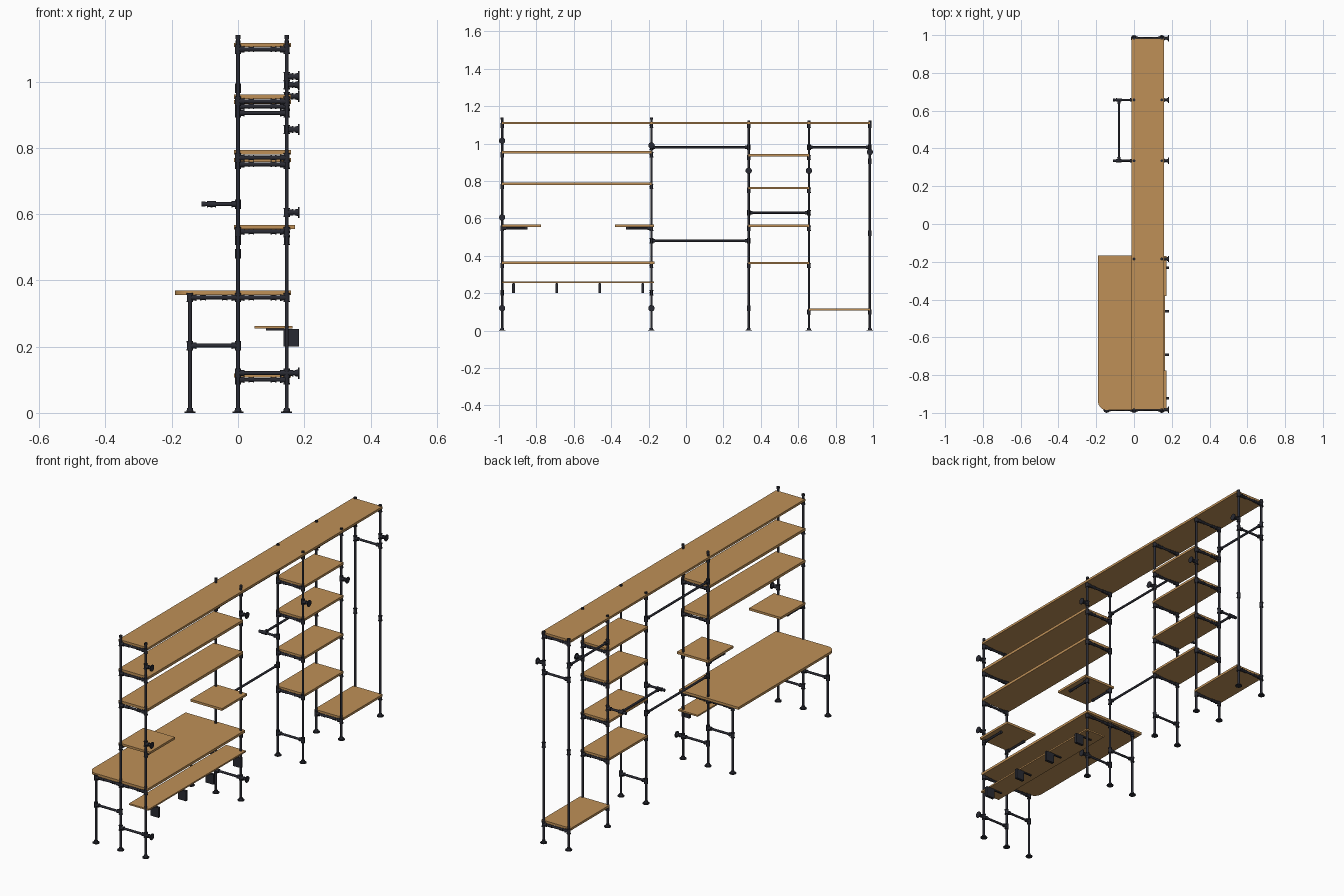
import bpy, bmesh
from math import radians
from mathutils import Vector, Matrix

cube = bpy.data.objects.get("Cube")
if cube:
    bpy.data.objects.remove(cube, do_unlink=True)


def material(name, color, metallic=0.0):
    m = bpy.data.materials.new(name)
    m.use_nodes = True
    m.diffuse_color = (*color, 1)
    bsdf = m.node_tree.nodes["Principled BSDF"]
    bsdf.inputs["Base Color"].default_value = (*color, 1)
    bsdf.inputs["Roughness"].default_value = 0.6
    return m


WOOD = material("warm_wood", (0.52, 0.28, 0.095))
IRON = material("dark_iron", (0.022, 0.023, 0.032))

PIPE, SLEEVE, DISC = 0.006, 0.0088, 0.017
FRONT, BACK, LEG = 0.0, 0.147, -0.145      # x of the three post rows
FRAMES = [-0.983, -0.185, 0.335, 0.657, 0.983]
Y0, Y1, Y2, Y3, Y4 = FRAMES
X, Y, Z = Vector((1, 0, 0)), Vector((0, 1, 0)), Vector((0, 0, 1))


def finish(bm, name, mat, smooth=False):
    mesh = bpy.data.meshes.new(name)
    bm.to_mesh(mesh)
    bm.free()
    ob = bpy.data.objects.new(name, mesh)
    bpy.context.collection.objects.link(ob)
    mesh.materials.append(mat)
    if smooth:
        bpy.ops.object.select_all(action="DESELECT")
        ob.select_set(True)
        bpy.context.view_layer.objects.active = ob
        bpy.ops.object.shade_smooth_by_angle(angle=radians(40))
    return ob


def tube(bm, a, b, r=PIPE, r2=None):
    a, b = Vector(a), Vector(b)
    d = b - a
    rot = d.to_track_quat("Z", "Y").to_matrix().to_4x4()
    bmesh.ops.create_cone(bm, cap_ends=True, segments=14, radius1=r,
                          radius2=r if r2 is None else r2, depth=d.length,
                          matrix=Matrix.Translation((a + b) / 2) @ rot)


def sleeve(bm, p, axis, half=0.012, r=SLEEVE):
    """Coupling with a raised band at each end."""
    p = Vector(p)
    tube(bm, p - axis * half, p + axis * half, r)
    for s in (-1, 1):
        c = p + axis * half * s
        tube(bm, c - axis * 0.002, c + axis * 0.002, r + 0.0012)


def tee(bm, p, axis, direction):
    """Fitting on a pipe with a branch along the given direction."""
    sleeve(bm, p, axis)
    p = Vector(p)
    tube(bm, p, p + direction * 0.019, SLEEVE)
    tube(bm, p + direction * 0.016, p + direction * 0.02, SLEEVE + 0.0012)


def flange(bm, p, direction):
    """Round plate at p whose neck points along the direction."""
    p = Vector(p)
    tube(bm, p, p + direction * 0.004, DISC)
    tube(bm, p + direction * 0.004, p + direction * 0.014, 0.011, SLEEVE)


def post(bm, x, y, top):
    tube(bm, (x, y, 0.003), (x, y, top))
    flange(bm, (x, y, 0), Z)


def cross(bm, y, z, x0=FRONT, x1=BACK, clips=True):
    """Pipe from post to post across the depth."""
    tube(bm, (x0, y, z), (x1, y, z))
    tee(bm, (x0, y, z), Z, X)
    tee(bm, (x1, y, z), Z, -X)
    if clips:
        for x in (x0 + 0.04, x1 - 0.04):
            sleeve(bm, (x, y, z), X, 0.007, 0.007)


def rod(name, x, ya, yb, z, axis=Z):
    """Pipe running along the wall between two frames."""
    bm = bmesh.new()
    tube(bm, (x, ya, z), (x, yb, z))
    tee(bm, (x, ya, z), axis, Y)
    tee(bm, (x, yb, z), axis, -Y)
    return finish(bm, name, IRON, True)


def box(bm, lo, hi):
    lo, hi = Vector(lo), Vector(hi)
    m = Matrix.Translation((lo + hi) / 2) @ Matrix.Diagonal((*(hi - lo), 1))
    return bmesh.ops.create_cube(bm, size=1, matrix=m)["verts"]


def board(name, ya, yb, z, x0=-0.012, x1=0.16, thick=0.012, round_corner=0):
    bm = bmesh.new()
    box(bm, (x0, ya, z), (x1, yb, z + thick))
    if round_corner:
        edges = [e for e in bm.edges
                 if all(v.co.x < x0 + 0.001 and v.co.y < ya + 0.001 for v in e.verts)]
        bmesh.ops.bevel(bm, geom=edges, offset=round_corner, segments=8,
                        profile=0.5, affect="EDGES")
    return finish(bm, name, WOOD, bool(round_corner))


# Upright frames: posts, cross pipes and wall flanges
cross_heights = [
    [1.097, 0.94, 0.77],
    [1.097, 0.94, 0.77],
    [1.097, 0.925, 0.75, 0.547, 0.348],
    [1.097, 0.925, 0.75, 0.547, 0.348, 0.1],
    [1.097, 0.1],
]
plain_heights = [[0.12], [0.12], [0.12], [], [0.905]]
wall_heights = [[1.015, 0.605, 0.12], [0.99, 0.12], [0.855], [0.855], [0.955]]
for i, y in enumerate(FRAMES):
    bm = bmesh.new()
    top = 1.14 if i < 2 else 1.123
    for x in (FRONT, BACK):
        post(bm, x, y, top)
        tube(bm, (x, y, top - 0.012), (x, y, top), 0.0075)
    for z in cross_heights[i]:
        cross(bm, y, z)
    for z in plain_heights[i]:
        cross(bm, y, z, clips=False)
    for z in wall_heights[i]:
        tee(bm, (BACK, y, z), Z, X)
        tube(bm, (BACK, y, z), (0.183, y, z))
        flange(bm, (0.185, y, z), -X)
    if i == 4:
        for x in (FRONT, BACK):
            sleeve(bm, (x, y, 0.52), Z)
    finish(bm, f"upright_frame_{i + 1}", IRON, True)

# Desk legs with their braces
for side, y in (("right", Y0), ("left", Y1)):
    bm = bmesh.new()
    post(bm, LEG, y, 0.352)
    cross(bm, y, 0.348, LEG, FRONT)
    cross(bm, y, 0.348)
    cross(bm, y, 0.203, LEG, FRONT, clips=False)
    finish(bm, f"desk_leg_{side}", IRON, True)

# Pipe brackets under the two small shelves
for side, y, s in (("right", Y0, 1), ("left", Y1, -1)):
    bm = bmesh.new()
    for x in (FRONT, BACK):
        end = Vector((x, y + s * 0.135, 0.547))
        tube(bm, (x, y, 0.547), end)
        tee(bm, (x, y, 0.547), Z, Y * s)
        tube(bm, end - Y * s * 0.012, end, 0.0075)
    finish(bm, f"small_shelf_bracket_{side}", IRON, True)

# Hanging rods
rod("upper_hanging_rod", FRONT, Y1, Y2, 0.98)
rod("lower_hanging_rod", FRONT, Y1, Y2, 0.48)
rod("wardrobe_rod", FRONT, Y3, Y4, 0.98)

# Projecting rail in front of the shelf column
rod("front_rail", -0.08, Y2, Y3, 0.63, X)
bm = bmesh.new()
for y in (Y2, Y3):
    tube(bm, (FRONT, y, 0.63), (-0.105, y, 0.63))
    tee(bm, (FRONT, y, 0.63), Z, -X)
    tube(bm, (-0.11, y, 0.63), (-0.098, y, 0.63), 0.0075)
finish(bm, "front_rail_arms", IRON, True)

# Top shelves
for i in range(4):
    board(f"top_shelf_{i + 1}", FRAMES[i], FRAMES[i + 1], 1.104)

# Shelves above the desk
for name, z in (("upper", 0.947), ("lower", 0.779)):
    board(f"long_shelf_{name}", Y0, Y1, z, thick=0.014)
board("small_shelf_right", Y0, -0.775, 0.555, x1=0.172)
board("small_shelf_left", -0.38, -0.17, 0.555, x1=0.172)

# Desk top and the narrow shelf below it
board("desk_top", -0.985, -0.168, 0.356, x0=-0.19, thick=0.013, round_corner=0.045)
board("under_desk_shelf", -0.985, -0.17, 0.254, x0=0.05, x1=0.165, thick=0.008)

# Brackets carrying the narrow shelf
bm = bmesh.new()
for k in range(4):
    y = -0.922 + k * 0.23
    box(bm, (0.137, y - 0.007, 0.2), (0.184, y + 0.007, 0.253))
    box(bm, (0.085, y - 0.004, 0.248), (0.14, y + 0.004, 0.254))
finish(bm, "under_desk_brackets", IRON)

# Shelf column and the low wardrobe shelf
for i, z in enumerate((0.355, 0.554, 0.757, 0.932)):
    board(f"column_shelf_{i + 1}", Y2, Y3, z)
board("wardrobe_shelf", Y3, Y4, 0.107)
